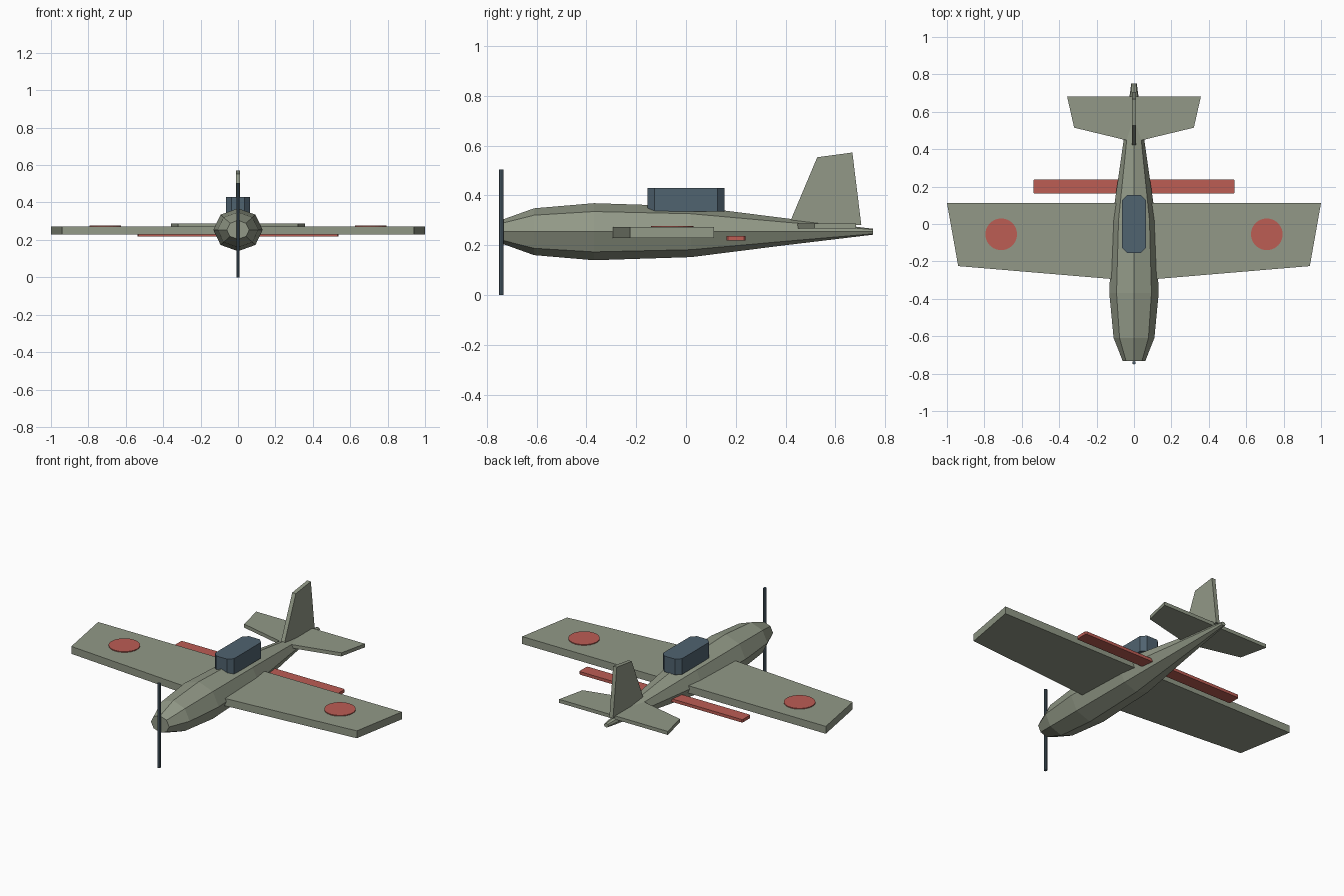
import bpy, bmesh, math
from mathutils import Vector

if "Cube" in bpy.data.objects:
    bpy.data.objects.remove(bpy.data.objects["Cube"])


def material(name, rgb):
    m = bpy.data.materials.new(name)
    lin = [((c / 255 + 0.055) / 1.055) ** 2.4 for c in rgb]
    m.diffuse_color = (*lin, 1)
    m.use_nodes = True
    m.node_tree.nodes["Principled BSDF"].inputs["Base Color"].default_value = m.diffuse_color
    return m


OLIVE = material("olive_grey", (146, 153, 135))
RED = material("faded_red", (188, 93, 84))
BLUE = material("slate_blue", (80, 99, 112))


def loft(name, rings, mat):
    """Closed solid skinned through rings of equal point count."""
    bm = bmesh.new()
    loops = [[bm.verts.new(p) for p in ring] for ring in rings]
    n = len(loops[0])
    for a, b in zip(loops, loops[1:]):
        for i in range(n):
            j = (i + 1) % n
            bm.faces.new((a[i], a[j], b[j], b[i]))
    bm.faces.new(loops[0])
    bm.faces.new(loops[-1])
    bmesh.ops.recalc_face_normals(bm, faces=bm.faces)
    me = bpy.data.meshes.new(name)
    bm.to_mesh(me)
    bm.free()
    me.materials.append(mat)
    ob = bpy.data.objects.new(name, me)
    bpy.context.collection.objects.link(ob)
    return ob


def plate(name, outline, z0, z1, mat):
    """Plan outline (x, y) extruded from z0 to z1."""
    return loft(name, [[(x, y, z) for x, y in outline] for z in (z0, z1)], mat)


def mirrored(half):
    """Complete a right-hand half outline across x = 0."""
    return half + [(-x, y) for x, y in reversed(half) if x > 0]


def chamfered(hx, y0, y1, c):
    """Rectangle outline with cut corners."""
    return mirrored([(hx - c, y0), (hx, y0 + c), (hx, y1 - c), (hx - c, y1)])


def circle(cx, cy, r, n):
    return [(cx + r * math.cos(2 * math.pi * i / n),
             cy + r * math.sin(2 * math.pi * i / n)) for i in range(n)]


# Fuselage: eight-sided stations (y, half width, half height)
stations = [(-0.733, 0.060, 0.050), (-0.61, 0.109, 0.094), (-0.37, 0.132, 0.1145),
            (0.02, 0.117, 0.102), (0.40, 0.062, 0.054), (0.75, 0.015, 0.012)]
loft("fuselage", [[(x * w, y, 0.254 + z * h) for x, z in circle(0, 0, 1, 8)]
                  for y, w, h in stations], OLIVE)

# Main wing and tailplane
plate("wing", mirrored([(0, -0.304), (0.94, -0.225), (1.0, 0.113), (0, 0.113)]),
      0.228, 0.272, OLIVE)
plate("tailplane", mirrored([(0, 0.438), (0.32, 0.515), (0.358, 0.683), (0, 0.683)]),
      0.267, 0.288, OLIVE)

# Fin: side profile (y, z) given thickness in x
fin = [(0.412, 0.28), (0.527, 0.553), (0.668, 0.572), (0.704, 0.28)]
loft("tail_fin", [[(x, y, z) for y, z in fin] for x in (-0.012, 0.012)], OLIVE)

# Cockpit canopy with cut corners
plate("canopy", chamfered(0.063, -0.154, 0.154, 0.027), 0.336, 0.43, BLUE)

# Red bar behind the wing
plate("red_bar", chamfered(0.538, 0.162, 0.238, 0.006), 0.218, 0.236, RED)

# Wing roundels
for side, label in ((-1, "left"), (1, "right")):
    plate(label + "_roundel", circle(side * 0.71, -0.055, 0.085, 24), 0.269, 0.277, RED)

# Propeller blade
plate("propeller", circle(0, -0.742, 0.009, 8), 0.0, 0.503, BLUE)
